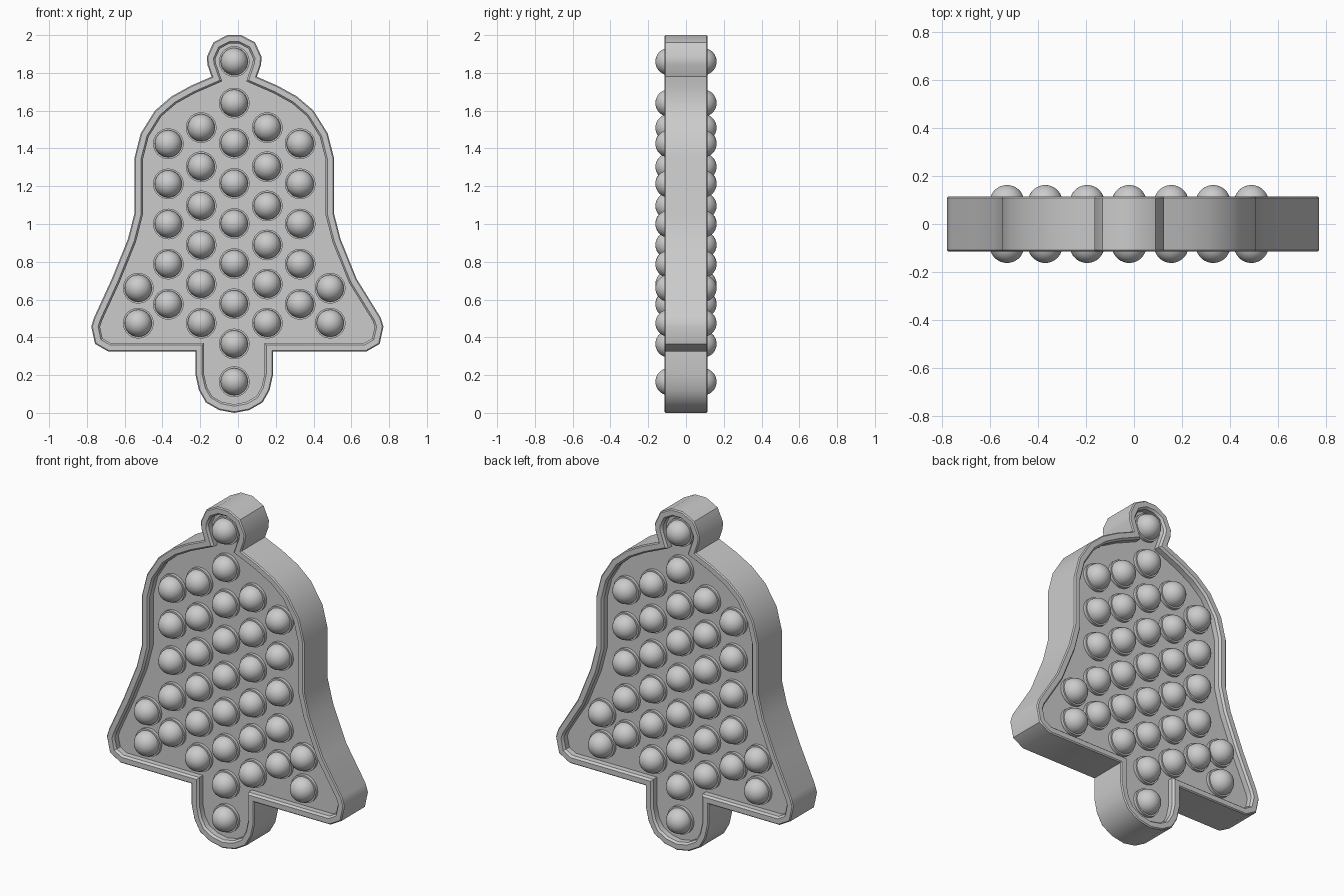
import bpy, bmesh, math
from mathutils import Vector

cube = bpy.data.objects.get("Cube")
if cube:
    bpy.data.objects.remove(cube)

grey = bpy.data.materials.new("light grey")
grey.use_nodes = True
colour = (0.6, 0.6, 0.6, 1)
grey.diffuse_color = colour
grey.node_tree.nodes["Principled BSDF"].inputs["Base Color"].default_value = colour

AXIS = -0.02      # middle line of the bell
RIM = 0.115       # half thickness of the rim
PLATE = 0.07      # half thickness of the recessed plate
WALL = 0.045      # width of the rim


def finish(name, bm, angle):
    bmesh.ops.recalc_face_normals(bm, faces=bm.faces)
    mesh = bpy.data.meshes.new(name)
    bm.to_mesh(mesh)
    bm.free()
    mesh.materials.append(grey)
    obj = bpy.data.objects.new(name, mesh)
    bpy.context.collection.objects.link(obj)
    bpy.ops.object.select_all(action='DESELECT')
    obj.select_set(True)
    bpy.context.view_layer.objects.active = obj
    bpy.ops.object.shade_smooth_by_angle(angle=math.radians(angle))
    return obj


def inset(points, distance):
    """Move a counter-clockwise outline inward with mitred corners."""
    result = []
    for i, p in enumerate(points):
        a = (p - points[i - 1]).normalized()
        b = (points[(i + 1) % len(points)] - p).normalized()
        na, nb = Vector((-a.y, a.x)), Vector((-b.y, b.x))
        result.append(p + (na + nb) * distance / (1 + na.dot(nb)))
    return result


def bridge(bm, rings):
    for lower, upper in zip(rings, rings[1:]):
        for i in range(len(lower)):
            j = (i + 1) % len(lower)
            bm.faces.new((lower[i], lower[j], upper[j], upper[i]))


# Half outline from the clapper up to the hanging ring
half = [(0.08, 0.015), (0.15, 0.055), (0.187, 0.12), (0.205, 0.2), (0.205, 0.325),
        (0.667, 0.325), (0.737, 0.365), (0.757, 0.457), (0.742, 0.505),
        (0.648, 0.71), (0.563, 0.92), (0.528, 1.057), (0.528, 1.35), (0.495, 1.48),
        (0.42, 1.6), (0.333, 1.675), (0.23, 1.732), (0.12, 1.78),
        (0.142, 1.843), (0.145, 1.885), (0.11, 1.962), (0.037, 2.0)]
# The left corner of the flare is slightly wider
left = [Vector((AXIS + x + (0.033 if x > 0.66 else 0), z)) for x, z in half]
right = [Vector((AXIS - x, z)) for x, z in reversed(half)]
outline = [Vector((AXIS, 0))] + left + right

# Bell frame: rounded rim around a recessed plate on both faces
section = [(WALL, PLATE), (WALL, RIM - 0.012), (WALL - 0.01, RIM),
           (0.006, RIM), (0, RIM - 0.006)]
section += [(d, -y) for d, y in reversed(section)]
bm = bmesh.new()
rings = [[bm.verts.new((p.x, y, p.y)) for p in inset(outline, d)] for d, y in section]
bridge(bm, rings)
bm.faces.new(rings[0])
bm.faces.new(rings[-1])
finish("bell_frame", bm, 35)

# Bubble columns: x offset, top height, spacing, count
columns = [(0, 1.64, 0.2125, 7), (0, 1.86, 0, 1), (0, 0.165, 0, 1)]
for side in (-1, 1):
    columns += [(side * 0.175, 1.51, 0.207, 6),
                (side * 0.349, 1.425, 0.2125, 5),
                (side * 0.508, 0.66, 0.185, 2)]

# Bubble profile: collar on the plate, then a dome
SEGMENTS = 32
DOME = 0.072
profile = [(0.081, PLATE - 0.005), (0.081, 0.088), (DOME, 0.088)]
profile += [(DOME * math.cos(t * math.pi / 18), 0.09 + DOME * math.sin(t * math.pi / 18))
            for t in range(1, 9)]


def add_bubble(bm, x, z, side):
    rings = [[bm.verts.new((x + r * math.cos(k * math.tau / SEGMENTS), side * y,
                            z + r * math.sin(k * math.tau / SEGMENTS)))
              for k in range(SEGMENTS)] for r, y in profile]
    bridge(bm, rings)
    tip = bm.verts.new((x, side * (0.09 + DOME), z))
    for k in range(SEGMENTS):
        bm.faces.new((rings[-1][k], rings[-1][(k + 1) % SEGMENTS], tip))


for name, side in (("front_bubbles", -1), ("back_bubbles", 1)):
    bm = bmesh.new()
    for offset, top, step, count in columns:
        for i in range(count):
            add_bubble(bm, AXIS + offset, top - i * step, side)
    finish(name, bm, 40)
